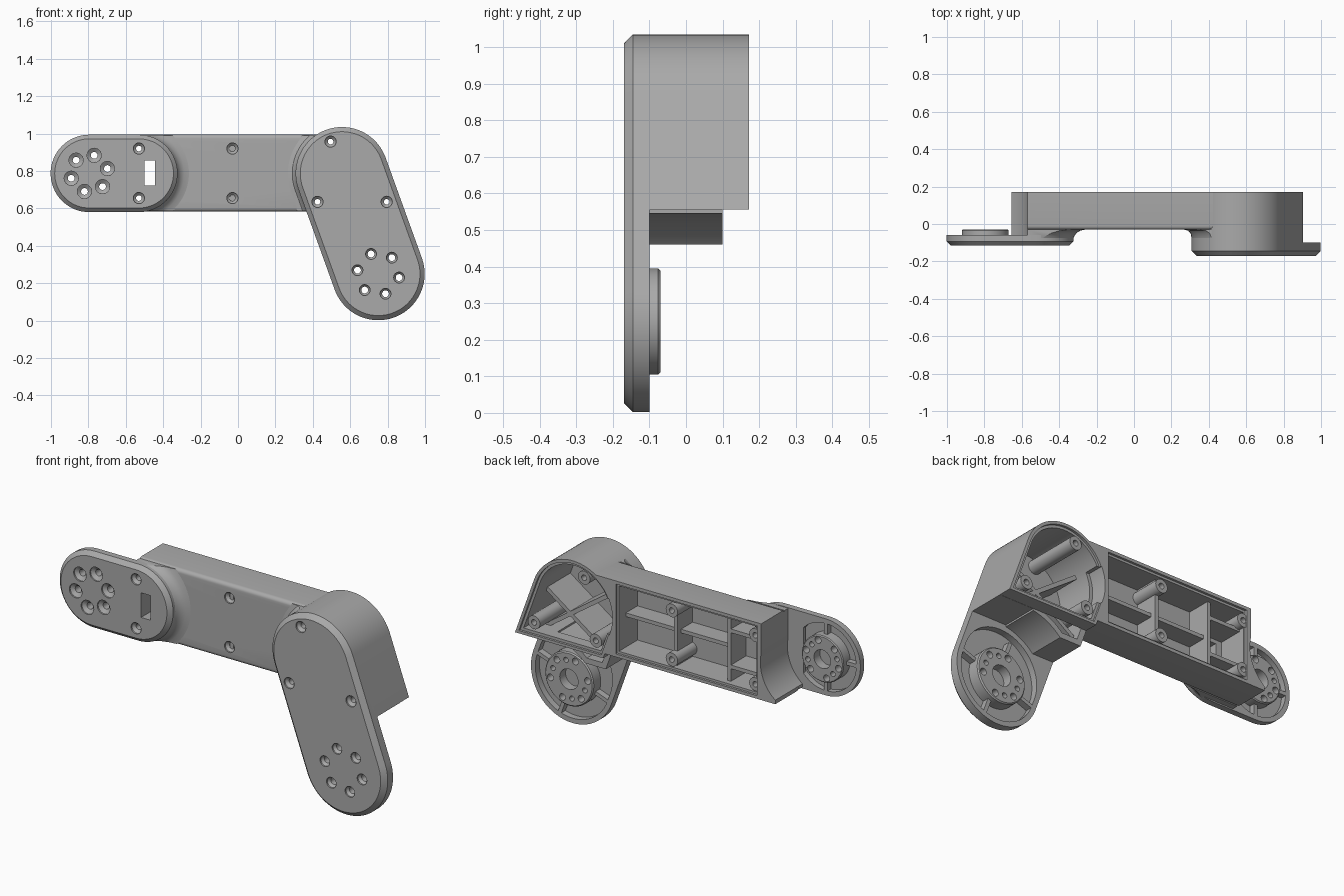
import bpy, bmesh
from math import sin, cos, pi, radians, atan2
from mathutils import Matrix

if "Cube" in bpy.data.objects:
    bpy.data.objects.remove(bpy.data.objects["Cube"], do_unlink=True)

grey = bpy.data.materials.new("plain grey")
grey.use_nodes = True
grey.diffuse_color = (0.4, 0.4, 0.4, 1)
grey.node_tree.nodes["Principled BSDF"].inputs["Base Color"].default_value = grey.diffuse_color

# Joint centres in the x-z plane
WRIST, WRIST_IN = (-0.795, 0.787), (-0.53, 0.787)
ELBOW, LOWER = (0.556, 0.787), (0.75, 0.25)
PLATE_R, ELBOW_R = 0.207, 0.248
BACK = 0.172


def make(name, bm):
    bmesh.ops.recalc_face_normals(bm, faces=bm.faces)
    mesh = bpy.data.meshes.new(name)
    bm.to_mesh(mesh)
    bm.free()
    mesh.materials.append(grey)
    ob = bpy.data.objects.new(name, mesh)
    bpy.context.collection.objects.link(ob)
    return ob


def outline(a, b, r, n):
    """Circle, or slot outline when the two centres differ."""
    if a == b:
        return [(a[0] + r * cos(pi * i / n), a[1] + r * sin(pi * i / n)) for i in range(2 * n)]
    base = atan2(b[1] - a[1], b[0] - a[0]) - pi / 2
    pts = []
    for c, start in ((b, base), (a, base + pi)):
        for i in range(n + 1):
            t = start + pi * i / n
            pts.append((c[0] + r * cos(t), c[1] + r * sin(t)))
    return pts


def loft(name, a, b, levels, n=32):
    """Stack of slot or circle outlines; levels are (radius, y)."""
    bm = bmesh.new()
    rings = [[bm.verts.new((x, y, z)) for x, z in outline(a, b, r, n)] for r, y in levels]
    for lo, hi in zip(rings, rings[1:]):
        for i in range(len(lo)):
            j = (i + 1) % len(lo)
            bm.faces.new((lo[i], lo[j], hi[j], hi[i]))
    bm.faces.new(rings[0])
    bm.faces.new(rings[-1])
    return make(name, bm)


def box(name, x0, x1, y0, y1, z0, z1, angle=0):
    bm = bmesh.new()
    bmesh.ops.create_cube(bm, size=1)
    mid = Matrix.Translation(((x0 + x1) / 2, (y0 + y1) / 2, (z0 + z1) / 2))
    size = Matrix.Diagonal((x1 - x0, y1 - y0, z1 - z0, 1))
    bm.transform(mid @ Matrix.Rotation(radians(-angle), 4, 'Y') @ size)
    return make(name, bm)


def boolean(ob, cutter, op='DIFFERENCE', keep=False):
    mod = ob.modifiers.new("cut", 'BOOLEAN')
    mod.operation, mod.object, mod.solver = op, cutter, 'EXACT'
    dg = bpy.context.evaluated_depsgraph_get()
    dg.update()
    mesh = bpy.data.meshes.new_from_object(ob.evaluated_get(dg))
    ob.modifiers.clear()
    ob.data = mesh
    if not keep:
        bpy.data.objects.remove(cutter, do_unlink=True)


def drill(obs, x, z, front, sink, r, end=0.3):
    """Countersunk screw hole through several parts."""
    hole = loft("hole", (x, z), (x, z), [(sink, front - 0.02), (sink, front + 0.008),
                                         (r, front + 0.022), (r, end)], 12)
    for ob in obs:
        boolean(ob, hole, keep=True)
    bpy.data.objects.remove(hole, do_unlink=True)


def trim_wrist(ob):
    boolean(ob, loft("c", WRIST, WRIST, [(0.23, -0.06), (0.23, 0.4)]))
    boolean(ob, box("c", -0.9, -0.57, -0.06, 0.4, 0.787, 1.2))
    boolean(ob, box("c", -0.9, -0.655, -0.06, 0.4, 0.4, 0.8))


def trim_elbow(ob, grow=0.0, y=-0.1):
    boolean(ob, loft("c", LOWER, LOWER, [(0.3 + grow, y), (0.3 + grow, 0.4)], 48))
    boolean(ob, box("c", 0.2, 1.2, y, 0.4, -0.1, 0.46 + grow))
    boolean(ob, box("c", 0.7, 1.2, y, 0.4, 0.0, 0.555 + grow))
    boolean(ob, box("c", 0.2, 1.2, 0.1, 0.41, -0.1, 0.556 + grow))


# Main bar: rounded front edges, open pocket at the back
bm = bmesh.new()
prof = [(BACK, 0.995), (BACK, 0.583)]
for zc, s in ((0.603, 0), (0.975, 1)):
    for i in range(6):
        t = pi / 2 * i / 5 + (pi / 2 if s else 0)
        prof.append((-0.01 - 0.02 * sin(t), zc - 0.02 * cos(t)))
face = bm.faces.new([bm.verts.new((-0.68, y, z)) for y, z in prof])
ext = bmesh.ops.extrude_face_region(bm, geom=[face])
bmesh.ops.translate(bm, vec=(1.2, 0, 0), verts=[v for v in ext["geom"] if isinstance(v, bmesh.types.BMVert)])
bar = make("main_bar", bm)
trim_wrist(bar)
boolean(bar, loft("c", ELBOW, LOWER, [(ELBOW_R - 0.012, -0.3), (ELBOW_R - 0.012, 0.4)]))
boolean(bar, box("c", -0.535, 0.29, 0.0, 0.3, 0.612, 0.966))
boolean(bar, box("c", -0.545, 0.30, 0.16, 0.3, 0.60, 0.978))

# Wrist plate with chamfered front and recess around the hub
plate = loft("wrist_plate", WRIST, WRIST_IN, [(PLATE_R - 0.022, -0.115), (PLATE_R, -0.093), (PLATE_R, -0.06)])
boolean(plate, loft("c", WRIST, WRIST, [(0.182, -0.09), (0.182, 0)]))
hub_l = loft("wrist_hub", WRIST, WRIST, [(0.125, -0.1), (0.125, -0.035), (0.12, -0.03)])
boolean(hub_l, loft("c", WRIST, WRIST, [(0.05, -0.08), (0.05, 0)], 16))

# Flared necks that blend each plate into the bar front
neck = loft("wrist_neck", WRIST, WRIST_IN, [(PLATE_R - 0.002, -0.08), (PLATE_R + 0.004, -0.065), (PLATE_R + 0.016, -0.048),
                                          (PLATE_R + 0.035, -0.036), (PLATE_R + 0.065, -0.029)])
boolean(neck, box("c", -0.66, 0.2, -0.2, 0.2, 0.587, 0.991), 'INTERSECT')
trim_wrist(neck)
collar = loft("elbow_collar", ELBOW, LOWER, [(ELBOW_R - 0.01, -0.08), (ELBOW_R, -0.075), (ELBOW_R + 0.006, -0.05),
                                           (ELBOW_R + 0.018, -0.036), (ELBOW_R + 0.045, -0.029)])
boolean(collar, box("c", 0.2, 0.5, -0.2, 0.2, 0.587, 0.991), 'INTERSECT')
boolean(collar, loft("c", ELBOW, LOWER, [(ELBOW_R - 0.012, -0.3), (ELBOW_R - 0.012, 0.4)]))

# Elbow shell: chamfered slot, cut away below to leave the lower plate
shell = loft("elbow_shell", ELBOW, LOWER, [(ELBOW_R - 0.025, -0.17), (ELBOW_R, -0.145), (ELBOW_R, BACK)], 40)
trim_elbow(shell)
for inset, depth, grow in ((0.03, -0.135, 0.03), (0.016, 0.16, 0.015)):
    cavity = loft("cavity", ELBOW, LOWER, [(ELBOW_R - inset, depth), (ELBOW_R - inset, 0.3)])
    trim_elbow(cavity, grow, -0.3)
    boolean(shell, cavity)
boolean(shell, box("c", 0.25, 0.4, 0.08, 0.3, 0.69, 0.885))
boolean(shell, loft("c", LOWER, (0.733, 0.297), [(0.222, -0.135), (0.222, 0)]))
hub_r = loft("lower_hub", LOWER, LOWER, [(0.145, -0.15), (0.145, -0.076), (0.139, -0.07)])
boolean(hub_r, loft("c", LOWER, LOWER, [(0.055, -0.12), (0.055, 0)], 16))

# Window through the wrist plate into the bar
for ob in (plate, neck, bar):
    boolean(ob, box("c", -0.5, -0.443, -0.3, 0.1, 0.722, 0.855))

# Radial ribs around the hubs
for name, (cx, cz), r0, r1, y0, y1, start in (("wrist_rib", WRIST, 0.12, 0.19, -0.1, -0.06, 0),
                                              ("lower_rib", LOWER, 0.14, 0.23, -0.15, -0.1, 20)):
    for k in range(4):
        a = start + 90 * k
        m = (r0 + r1) / 2
        x, z = cx + m * cos(radians(a)), cz + m * sin(radians(a))
        h = (r1 - r0) / 2
        box(name, x - h, x + h, y0, y1, z - 0.01, z + 0.01, a)

# Ribs inside the bar
box("bar_long_rib", -0.35, 0.3, -0.01, 0.1, 0.777, 0.797)
for x in (-0.35, -0.03):
    box("bar_cross_rib", x - 0.01, x + 0.01, -0.01, 0.13, 0.6, 0.975)
for z in (0.69, 0.885):
    box("bar_side_rib", -0.54, -0.35, -0.01, 0.13, z - 0.01, z + 0.01)

# Crossed ribs inside the elbow
for a in (35, -35):
    rib = box("elbow_rib", 0.35, 0.95, -0.145, 0.06, 0.67, 0.692, a)
    boolean(rib, loft("c", ELBOW, LOWER, [(ELBOW_R - 0.015, -0.3), (ELBOW_R - 0.015, 0.3)]), 'INTERSECT')
    trim_elbow(rib, 0.015, -0.3)

# Screw bosses and their countersunk holes
for x in (-0.53, -0.03):
    for z in (0.655, 0.92):
        boss = loft("bar_boss", (x, z), (x, z), [(0.036, -0.01), (0.036, 0.165)], 12)
        front = -0.115 if x < -0.1 else -0.03
        drill((plate, neck, bar, boss), x, z, front, 0.03, 0.015)
for x, z in ((0.495, 0.957), (0.425, 0.635), (0.795, 0.635)):
    boss = loft("elbow_boss", (x, z), (x, z), [(0.036, -0.145), (0.036, 0.165)], 12)
    drill((shell, boss), x, z, -0.17, 0.03, 0.015)

# Hub screw circles, with extra blind holes on the back
for (cx, cz), obs, r, front, sink, start, top in ((WRIST, (plate, hub_l), 0.1, -0.115, 0.038, 75, -0.03),
                                                  (LOWER, (shell, hub_r), 0.113, -0.17, 0.029, 110, -0.07)):
    for k in range(6):
        a = radians(start + 60 * k)
        drill(obs, cx + r * cos(a), cz + r * sin(a), front, sink, 0.018)
        if k % 3:
            p = (cx + 0.9 * r * cos(a + pi / 6), cz + 0.9 * r * sin(a + pi / 6))
            boolean(obs[1], loft("c", p, p, [(0.014, top - 0.04), (0.014, 0.1)], 8))

# Smooth curved walls, keep machined edges sharp
bpy.ops.object.select_all(action='DESELECT')
for ob in bpy.context.collection.objects:
    if ob.type == 'MESH' and ob.data.materials and ob.data.materials[0] == grey:
        ob.select_set(True)
        bpy.context.view_layer.objects.active = ob
bpy.ops.object.shade_smooth_by_angle(angle=radians(28))
